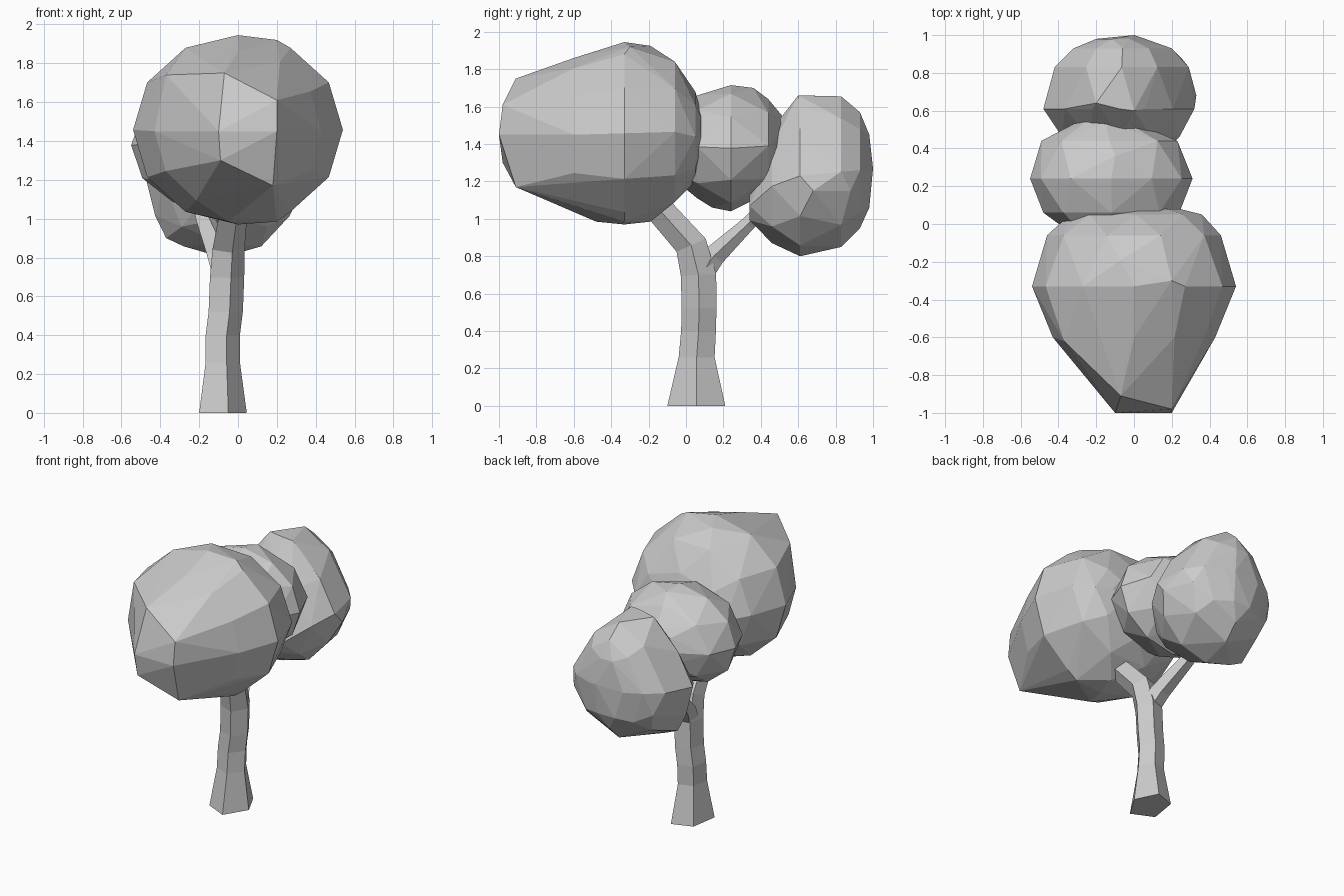
import bpy, bmesh
from math import sin, cos, pi, radians
from mathutils import Vector, Matrix


def finish(bm, name):
    bmesh.ops.recalc_face_normals(bm, faces=bm.faces[:])
    me = bpy.data.meshes.new(name)
    bm.to_mesh(me)
    bm.free()
    ob = bpy.data.objects.new(name, me)
    bpy.context.collection.objects.link(ob)
    return ob


def foliage(name, stations, taper=0.0, extra=()):
    """Faceted clump: convex hull of rings (y, x_min, x_max, z_min, z_max, sides) and extra corners."""
    bm = bmesh.new()
    for y, x0, x1, z0, z1, n in stations:
        for i in range(n):
            a = 2 * pi * i / n
            narrow = 1 - taper * max(0, sin(a))
            bm.verts.new(((x0 + x1) / 2 + (x1 - x0) / 2 * cos(a) * narrow, y,
                          (z0 + z1) / 2 + (z1 - z0) / 2 * sin(a)))
    for co in extra:
        bm.verts.new(co)
    res = bmesh.ops.convex_hull(bm, input=bm.verts[:])
    junk = {g for g in res["geom_interior"] + res["geom_unused"]
            if isinstance(g, bmesh.types.BMVert)}
    bmesh.ops.delete(bm, geom=list(junk), context='VERTS')
    bmesh.ops.dissolve_limit(bm, angle_limit=radians(3),
                             verts=bm.verts[:], edges=bm.edges[:])
    return finish(bm, name)


# five-sided section shared by trunk and branch
SECTION = [(0.03, -0.16), (0.125, -0.005), (0.05, 0.15), (-0.09, 0.10), (-0.12, -0.09)]


def limb(name, path):
    """Loft the section along path points (x, y, z, x scale, y scale, tilt about x)."""
    bm = bmesh.new()
    rings = []
    for x, y, z, sx, sy, tilt in path:
        rot = Matrix.Rotation(radians(tilt), 3, 'X')
        rings.append([bm.verts.new(Vector((x, y, z)) + rot @ Vector((u * sx, v * sy, 0)))
                      for u, v in SECTION])
    n = len(SECTION)
    for a, b in zip(rings, rings[1:]):
        for i in range(n):
            j = (i + 1) % n
            bm.faces.new((a[i], a[j], b[j], b[i]))
    bm.faces.new(rings[0][::-1])
    bm.faces.new(rings[-1])
    return finish(bm, name)


# trunk, bending forward into the front clump
limb("trunk", [(-0.08, 0.06, 0, 1, 1, 0), (-0.08, 0.06, 0.26, 0.72, 0.62, 0),
               (-0.08, 0.07, 0.40, 0.72, 0.6, 0), (-0.065, 0.073, 0.52, 0.72, 0.6, 0),
               (-0.058, 0.07, 0.7, 0.72, 0.61, 3), (-0.05, 0.03, 0.86, 0.68, 0.55, 24),
               (-0.025, -0.14, 1.05, 0.6, 0.48, 42), (-0.02, -0.18, 1.09, 0.6, 0.48, 42)])

# side branch to the rear clump
limb("branch", [(-0.06, 0.085, 0.70, 0.6, 0.4, -20), (-0.09, 0.15, 0.80, 0.6, 0.38, -38),
                (-0.16, 0.33, 0.97, 0.45, 0.25, -45), (-0.19, 0.44, 1.08, 0.4, 0.22, -45)])

# large front clump, with a blunt lopsided nose
foliage("front_foliage", [
    (-0.60, -0.43, 0.43, 1.04, 1.86, 12),
    (-0.33, -0.54, 0.54, 0.97, 1.945, 12),
    (-0.06, -0.46, 0.46, 1.07, 1.86, 10),
    (0.05, -0.34, 0.36, 1.20, 1.68, 8),
    (0.08, -0.20, 0.24, 1.34, 1.58, 8)],
    extra=[(0.2, -0.98, 1.61), (0.2, -1, 1.45), (0.18, -0.91, 1.17),
           (-0.09, -0.98, 1.3), (-0.1, -1, 1.45), (-0.07, -0.91, 1.75),
           (0.2, -0.3, 1.92), (-0.07, -0.19, 1.925), (0.2, -0.33, 0.985),
           (-0.05, -0.48, 0.985), (0.03, -0.19, 0.985), (-0.37, -0.62, 1.74)])

# small middle clump
foliage("middle_foliage", [
    (-0.05, -0.33, 0.10, 1.20, 1.56, 8),
    (0.06, -0.48, 0.24, 1.11, 1.66, 8),
    (0.24, -0.55, 0.31, 1.04, 1.715, 12),
    (0.44, -0.49, 0.23, 1.14, 1.64, 8),
    (0.54, -0.30, 0.0, 1.26, 1.52, 8)],
    extra=[(-0.1, 0.36, 1.70), (-0.1, 0.14, 1.06)])

# egg-shaped rear clump, narrow at the top
foliage("rear_foliage", [
    (0.34, -0.20, 0.10, 0.98, 1.16, 6),
    (0.46, -0.38, 0.24, 0.87, 1.48, 8),
    (0.61, -0.48, 0.32, 0.80, 1.66, 12),
    (0.83, -0.42, 0.29, 0.85, 1.655, 8),
    (0.93, -0.32, 0.20, 0.95, 1.57, 8),
    (0.98, -0.20, 0.06, 1.03, 1.48, 6)], taper=0.35,
    extra=[(-0.37, 0.62, 0.9), (0.33, 0.68, 1.15), (0.25, 0.88, 1.15),
           (-0.36, 0.88, 1.1), (-0.2, 0.64, 1.655), (0, 0.6, 1.66), (0, 1.0, 1.27)])
